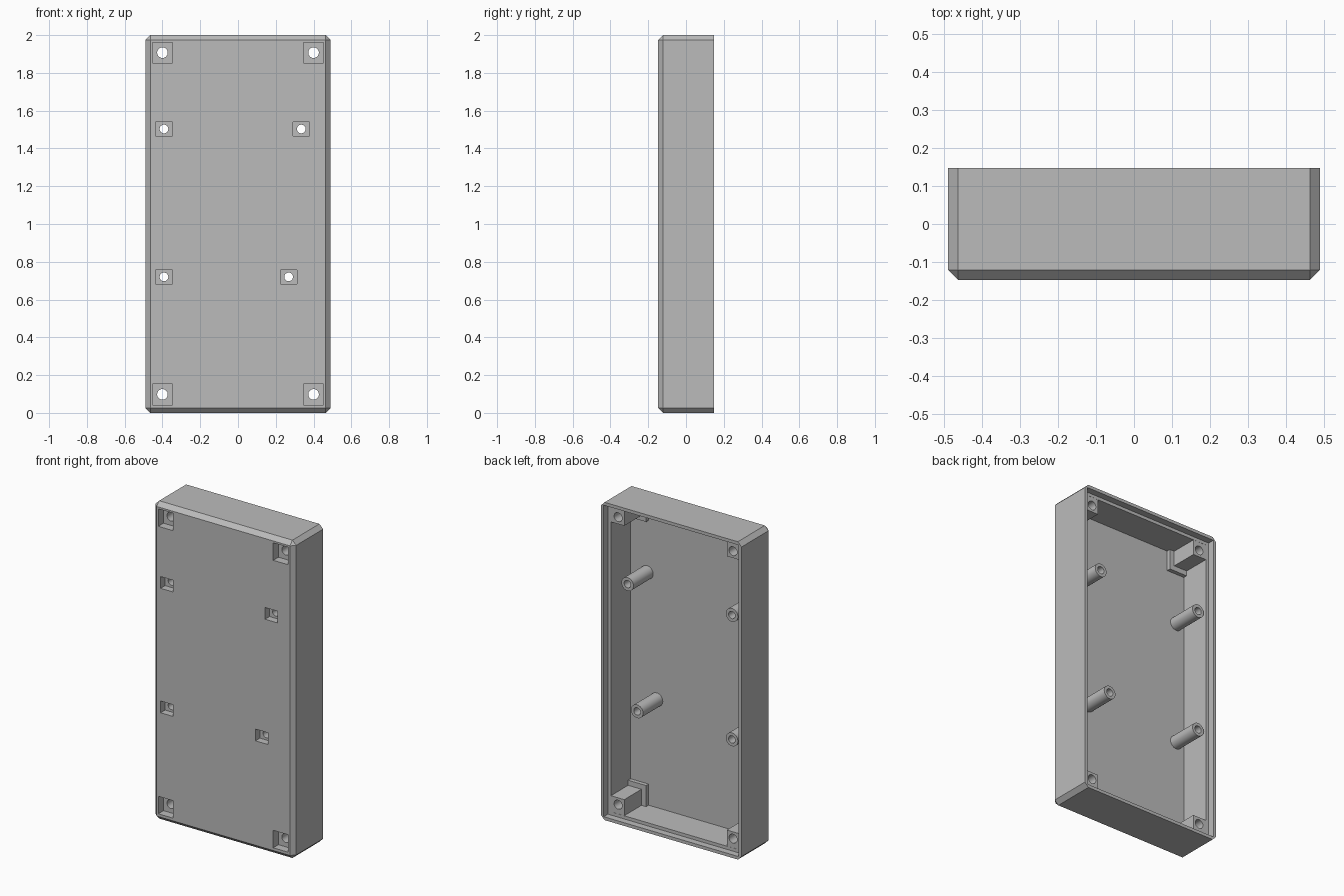
import bpy, bmesh, math
from mathutils import Matrix, Vector

if "Cube" in bpy.data.objects:
    bpy.data.objects.remove(bpy.data.objects["Cube"])

# Overall case dimensions
HALF_W, HALF_D, HEIGHT = 0.49, 0.147, 2.0
FRONT, BACK = -HALF_D, HALF_D
LIP, WALL, CHAMFER = 0.02, 0.04, 0.026
LEDGE_Y = BACK - 0.042
FLOOR_Y = FRONT + 0.055
OVERLAP = 0.01

grey = bpy.data.materials.new("case grey")
grey.use_nodes = True
colour = (0.5, 0.5, 0.5, 1)
grey.diffuse_color = colour
grey.node_tree.nodes["Principled BSDF"].inputs["Base Color"].default_value = colour


def finish(name, bm):
    bmesh.ops.recalc_face_normals(bm, faces=bm.faces)
    mesh = bpy.data.meshes.new(name)
    bm.to_mesh(mesh)
    bm.free()
    mesh.materials.append(grey)
    obj = bpy.data.objects.new(name, mesh)
    bpy.context.collection.objects.link(obj)
    return obj


def box(name, x0, x1, y0, y1, z0, z1, chamfer=0):
    bm = bmesh.new()
    size = Vector((x1 - x0, y1 - y0, z1 - z0))
    centre = Vector((x0 + x1, y0 + y1, z0 + z1)) / 2
    bmesh.ops.create_cube(bm, size=1, matrix=Matrix.Translation(centre) @ Matrix.Diagonal(size).to_4x4())
    if chamfer:
        edges = [e for e in bm.edges if any(v.co.y < centre.y for v in e.verts)]
        bmesh.ops.bevel(bm, geom=edges, offset=chamfer, segments=1, affect='EDGES')
    return finish(name, bm)


def rod(name, x, z, radius, y0, y1):
    bm = bmesh.new()
    place = Matrix.Translation((x, (y0 + y1) / 2, z)) @ Matrix.Rotation(math.pi / 2, 4, 'X')
    bmesh.ops.create_cone(bm, cap_ends=True, segments=32, radius1=radius, radius2=radius,
                          depth=y1 - y0, matrix=place)
    return finish(name, bm)


def combine(body, part, operation):
    mod = body.modifiers.new(operation.lower(), 'BOOLEAN')
    mod.operation, mod.solver, mod.object = operation, 'EXACT', part
    bpy.context.view_layer.objects.active = body
    bpy.ops.object.modifier_apply(modifier=mod.name)
    bpy.data.objects.remove(part)


# Chamfered outer shell, hollowed from the open back with a stepped rim
case = box("case_tray", -HALF_W, HALF_W, FRONT, BACK, 0, HEIGHT, CHAMFER)
for inset, start in ((WALL, FLOOR_Y), (LIP, LEDGE_Y)):
    hollow = box("hollow", inset - HALF_W, HALF_W - inset, start, BACK + OVERLAP,
                 inset, HEIGHT - inset)
    combine(case, hollow, 'DIFFERENCE')

corners = [(sx * 0.4, z, sx, sz) for sx in (-1, 1) for z, sz in ((0.098, -1), (1.907, 1))]
standoffs = [(-0.392, 1.503), (0.335, 1.503), (-0.392, 0.72), (0.268, 0.72)]
POST_END = LEDGE_Y - 0.001

# Square corner posts with a wider foot, running into the side walls
for x, z, sx, sz in corners:
    wall_x = sx * (HALF_W - WALL + OVERLAP)
    wall_z = HEIGHT - WALL + OVERLAP if sz > 0 else WALL - OVERLAP
    for name, half, end in (("post_foot", 0.075, FLOOR_Y + 0.025), ("corner_post", 0.043, POST_END)):
        xs = sorted((wall_x, x - sx * half))
        zs = sorted((wall_z, z - sz * half))
        combine(case, box(name, *xs, FLOOR_Y - 0.002, end, *zs), 'UNION')

# Round standoffs
for x, z in standoffs:
    combine(case, rod("standoff", x, z, 0.042, FLOOR_Y - 0.002, POST_END), 'UNION')


# Nut pockets in the front and screw holes through the posts
def screw_hole(x, z, half_x, half_z, depth, radius):
    pocket = box("nut_pocket", x - half_x, x + half_x, FRONT - OVERLAP, FRONT + depth,
                 z - half_z, z + half_z)
    combine(case, pocket, 'DIFFERENCE')
    combine(case, rod("screw_hole", x, z, radius, FRONT - OVERLAP, BACK), 'DIFFERENCE')


for x, z, sx, sz in corners:
    screw_hole(x, z, 0.052, 0.055, 0.052, 0.028)
for x, z in standoffs:
    screw_hole(x, z, 0.044, 0.037, 0.045, 0.023)

# Smooth round walls, crisp edges
bpy.ops.object.select_all(action='DESELECT')
case.select_set(True)
bpy.context.view_layer.objects.active = case
bpy.ops.object.shade_smooth_by_angle(angle=math.radians(30))
